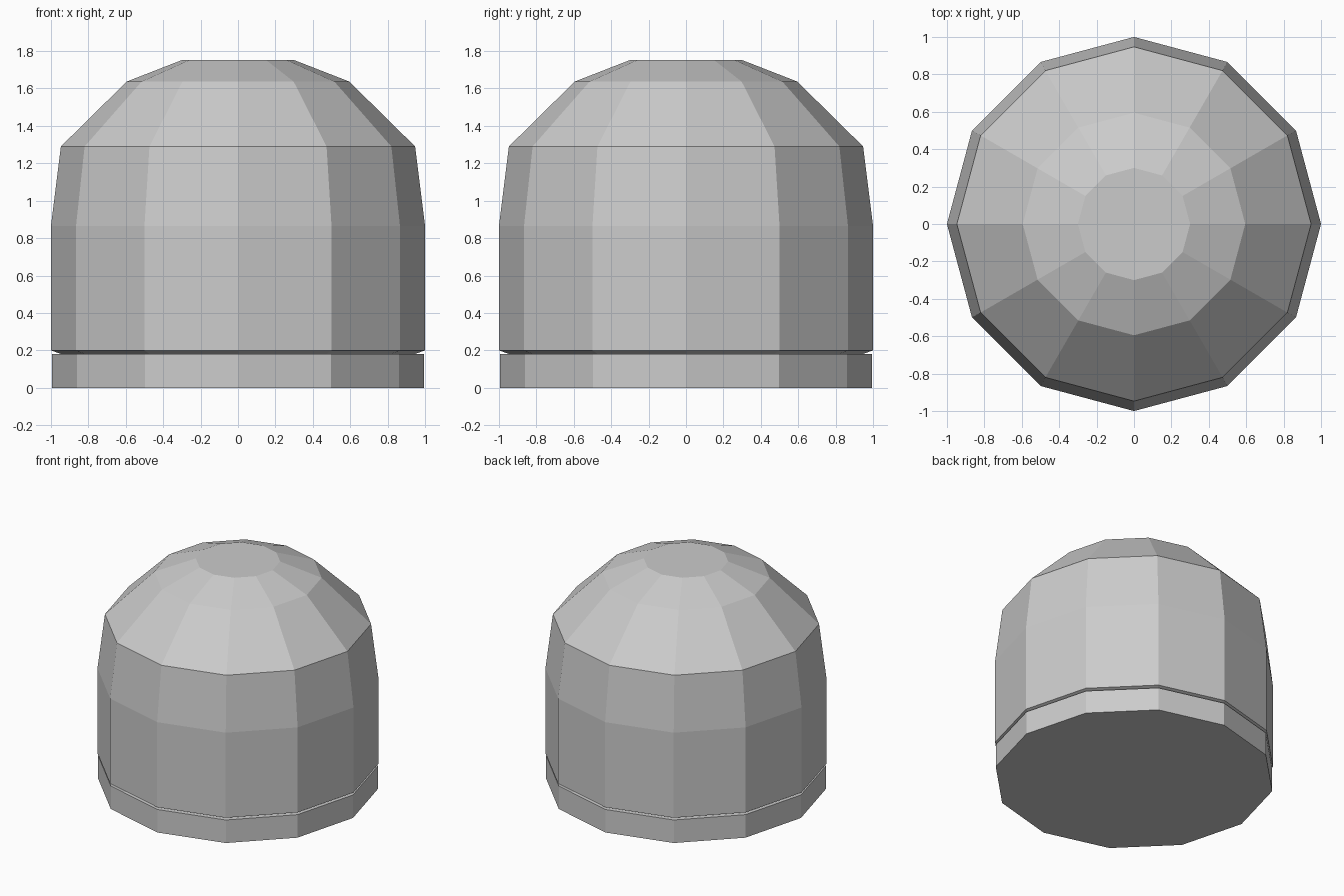
import bpy, bmesh
from math import cos, sin, pi

if "Cube" in bpy.data.objects:
    bpy.data.objects.remove(bpy.data.objects["Cube"])

SIDES = 12


def lathe(name, profile):
    """Closed faceted solid from (radius, height) rings, bottom to top."""
    bm = bmesh.new()
    rings = [[bm.verts.new((r * cos(2 * pi * i / SIDES), r * sin(2 * pi * i / SIDES), z))
              for i in range(SIDES)] for r, z in profile]
    for lo, hi in zip(rings, rings[1:]):
        for i in range(SIDES):
            j = (i + 1) % SIDES
            bm.faces.new((lo[i], lo[j], hi[j], hi[i]))
    bm.faces.new(rings[0][::-1])
    bm.faces.new(rings[-1])
    mesh = bpy.data.meshes.new(name)
    bm.to_mesh(mesh)
    bm.free()
    obj = bpy.data.objects.new(name, mesh)
    bpy.context.collection.objects.link(obj)
    return obj


# Low plinth at the bottom
lathe("base_ring", [(0.995, 0.0), (0.995, 0.18)])

# Domed body, with an undercut lower edge that forms the groove
lathe("dome_body", [(0.945, 0.18), (1.0, 0.2), (1.0, 0.865), (0.947, 1.29),
                    (0.595, 1.637), (0.3, 1.752)])
